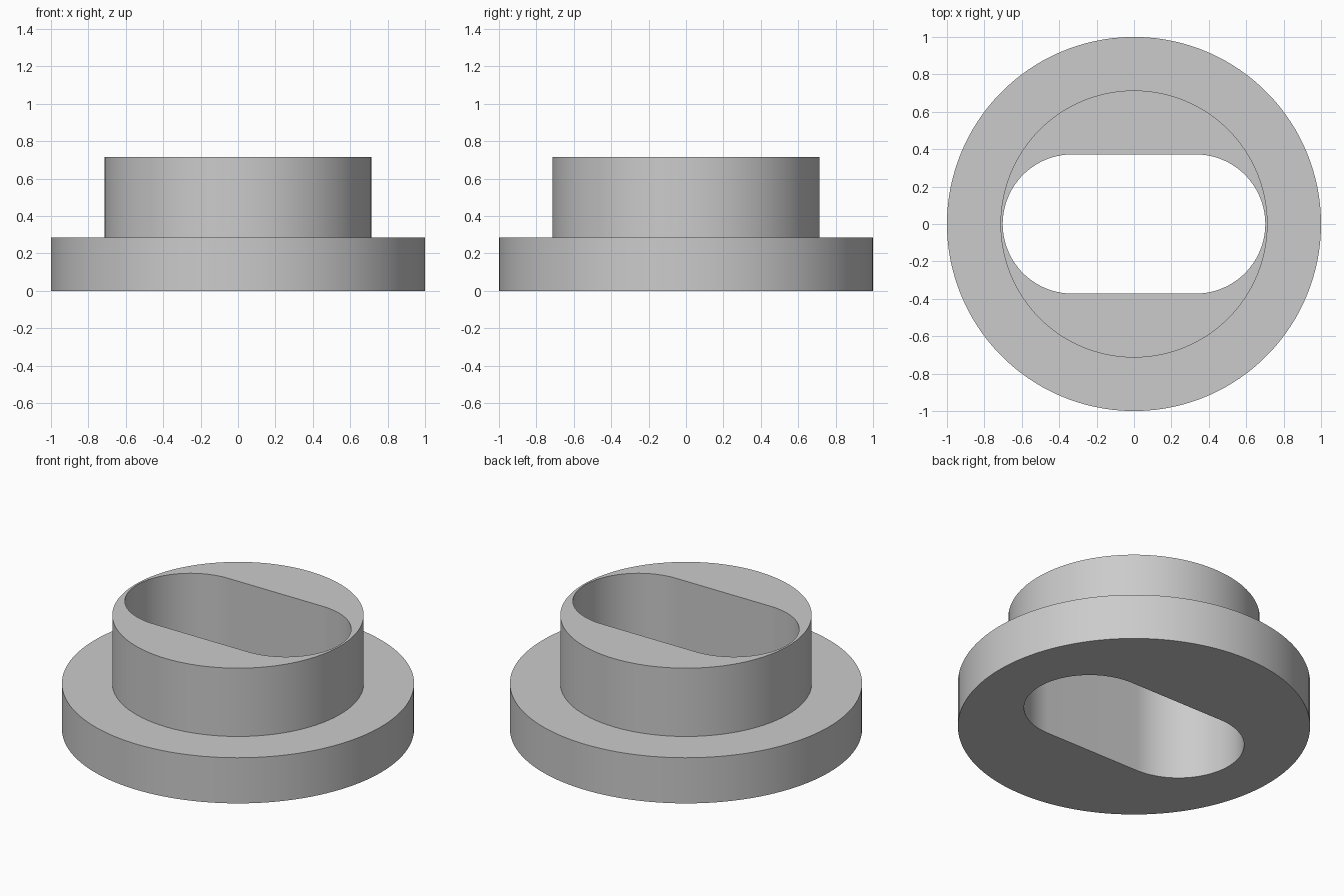
import bpy
import bmesh
from math import cos, sin, pi

cube = bpy.data.objects.get("Cube")
if cube:
    bpy.data.objects.remove(cube, do_unlink=True)

HALF = 64               # segments in each half turn
FLANGE_R, FLANGE_Z = 1.0, 0.286
COLLAR_R, COLLAR_Z = 0.714, 0.714
SLOT_R, SLOT_OFFSET = 0.372, 0.33

grey = bpy.data.materials.new("plain grey")
grey.use_nodes = True
colour = (0.6, 0.6, 0.6, 1)
grey.diffuse_color = colour
grey.node_tree.nodes["Principled BSDF"].inputs["Base Color"].default_value = colour


def circle(radius):
    """Full circle with the same point count as the slot outline."""
    count = 2 * (HALF + 1)
    angles = [-pi / 2 + (i + 0.5) * 2 * pi / count for i in range(count)]
    return [(radius * cos(a), radius * sin(a)) for a in angles]


def slot(radius, offset):
    """Two half circles joined by straight sides."""
    points = []
    for side in (1, -1):
        for i in range(HALF + 1):
            a = -pi / 2 + pi * i / HALF
            points.append((side * (offset + radius * cos(a)), side * radius * sin(a)))
    return points


# Closed section: flange wall, ledge, collar wall, top face, slot wall, underside
flange = circle(FLANGE_R)
collar = circle(COLLAR_R)
opening = slot(SLOT_R, SLOT_OFFSET)
section = [(flange, 0), (flange, FLANGE_Z), (collar, FLANGE_Z),
           (collar, COLLAR_Z), (opening, COLLAR_Z), (opening, 0)]

bm = bmesh.new()
rings = [[bm.verts.new((x, y, z)) for x, y in outline] for outline, z in section]
for lower, upper in zip(rings, rings[1:] + rings[:1]):
    for i in range(len(lower)):
        j = (i + 1) % len(lower)
        bm.faces.new((lower[i], lower[j], upper[j], upper[i]))
bmesh.ops.recalc_face_normals(bm, faces=bm.faces)

mesh = bpy.data.meshes.new("flanged_bushing")
bm.to_mesh(mesh)
bm.free()
mesh.materials.append(grey)
bushing = bpy.data.objects.new("flanged_bushing", mesh)
bpy.context.collection.objects.link(bushing)

# Smooth round walls, crisp rims
bpy.ops.object.select_all(action='DESELECT')
bushing.select_set(True)
bpy.context.view_layer.objects.active = bushing
bpy.ops.object.shade_smooth_by_angle(angle=pi / 6)
